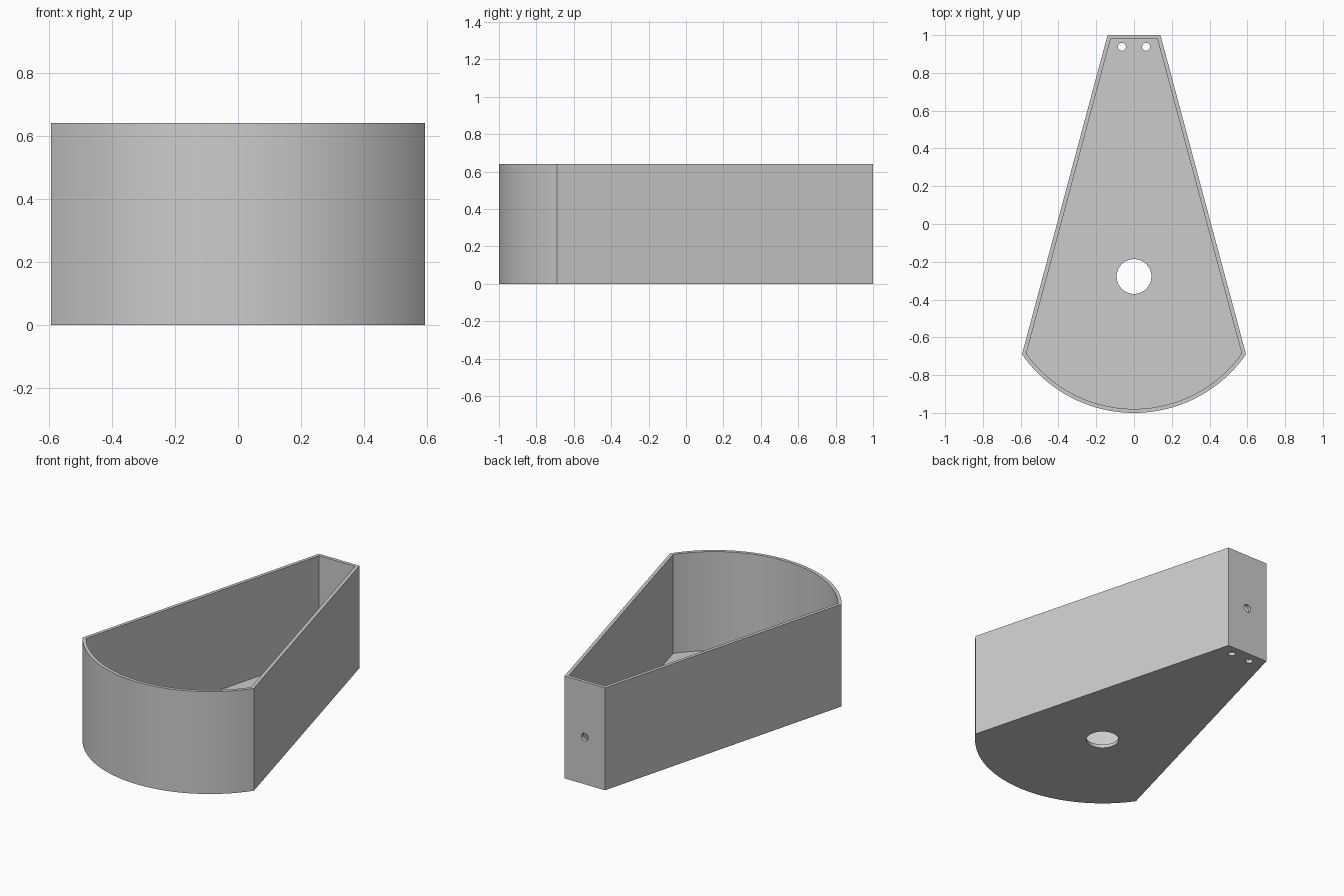
import bpy, bmesh, math
from mathutils import Matrix

if "Cube" in bpy.data.objects:
    bpy.data.objects.remove(bpy.data.objects["Cube"])

CY, R, T, H = -0.278, 0.722, 0.021, 0.64   # arc centre, arc radius, wall, height

grey = bpy.data.materials.new("plain grey")
grey.diffuse_color = (0.6, 0.6, 0.6, 1)
grey.use_nodes = True
grey.node_tree.nodes["Principled BSDF"].inputs["Base Color"].default_value = grey.diffuse_color


def finish(name, bm):
    bmesh.ops.recalc_face_normals(bm, faces=bm.faces)
    me = bpy.data.meshes.new(name)
    bm.to_mesh(me)
    bm.free()
    me.materials.append(grey)
    ob = bpy.data.objects.new(name, me)
    bpy.context.collection.objects.link(ob)
    return ob


def wedge(name, top_x, top_y, corner_x, radius, z0, z1, n=48):
    """Tapered prism with a flat narrow end and a round wide end."""
    half = math.asin(corner_x / radius)
    pts = [(top_x, top_y), (-top_x, top_y)]
    for i in range(n + 1):
        a = -half + 2 * half * i / n
        pts.append((radius * math.sin(a), CY - radius * math.cos(a)))
    bm = bmesh.new()
    face = bm.faces.new([bm.verts.new((x, y, z0)) for x, y in pts])
    ext = bmesh.ops.extrude_face_region(bm, geom=[face])
    verts = [g for g in ext["geom"] if isinstance(g, bmesh.types.BMVert)]
    bmesh.ops.translate(bm, verts=verts, vec=(0, 0, z1 - z0))
    return finish(name, bm)


def drill(name, loc, r, depth, along_y=False, n=32):
    rot = Matrix.Rotation(math.pi / 2, 4, 'X') if along_y else Matrix()
    bm = bmesh.new()
    bmesh.ops.create_cone(bm, cap_ends=True, segments=n, radius1=r, radius2=r,
                          depth=depth, matrix=Matrix.Translation(loc) @ rot)
    return finish(name, bm)


# Open tray body
tray = wedge("tray", 0.14, 1.0, 0.593, R, 0, H)

# Cavity, large floor hole, two small floor holes, hole in the narrow end wall
cutters = [
    wedge("cavity_cutter", 0.124, 1 - T, 0.570, R - T, T, H + 0.2),
    drill("floor_hole_cutter", (0, CY, 0), 0.092, 0.2, n=64),
    drill("end_hole_cutter", (0, 1, 0.295), 0.024, 0.2, along_y=True),
]
for s in (-1, 1):
    cutters.append(drill("small_hole_cutter", (s * 0.064, 0.938, 0), 0.021, 0.2))

bpy.context.view_layer.objects.active = tray
for c in cutters:
    c.hide_render = True
    mod = tray.modifiers.new(c.name, 'BOOLEAN')
    mod.operation, mod.solver, mod.object = 'DIFFERENCE', 'EXACT', c
    bpy.ops.object.modifier_apply(modifier=mod.name)
    bpy.data.objects.remove(c)

# Smooth the curved walls, keep edges sharp
bpy.ops.object.select_all(action='DESELECT')
tray.select_set(True)
bpy.ops.object.shade_smooth_by_angle(angle=math.radians(30))
